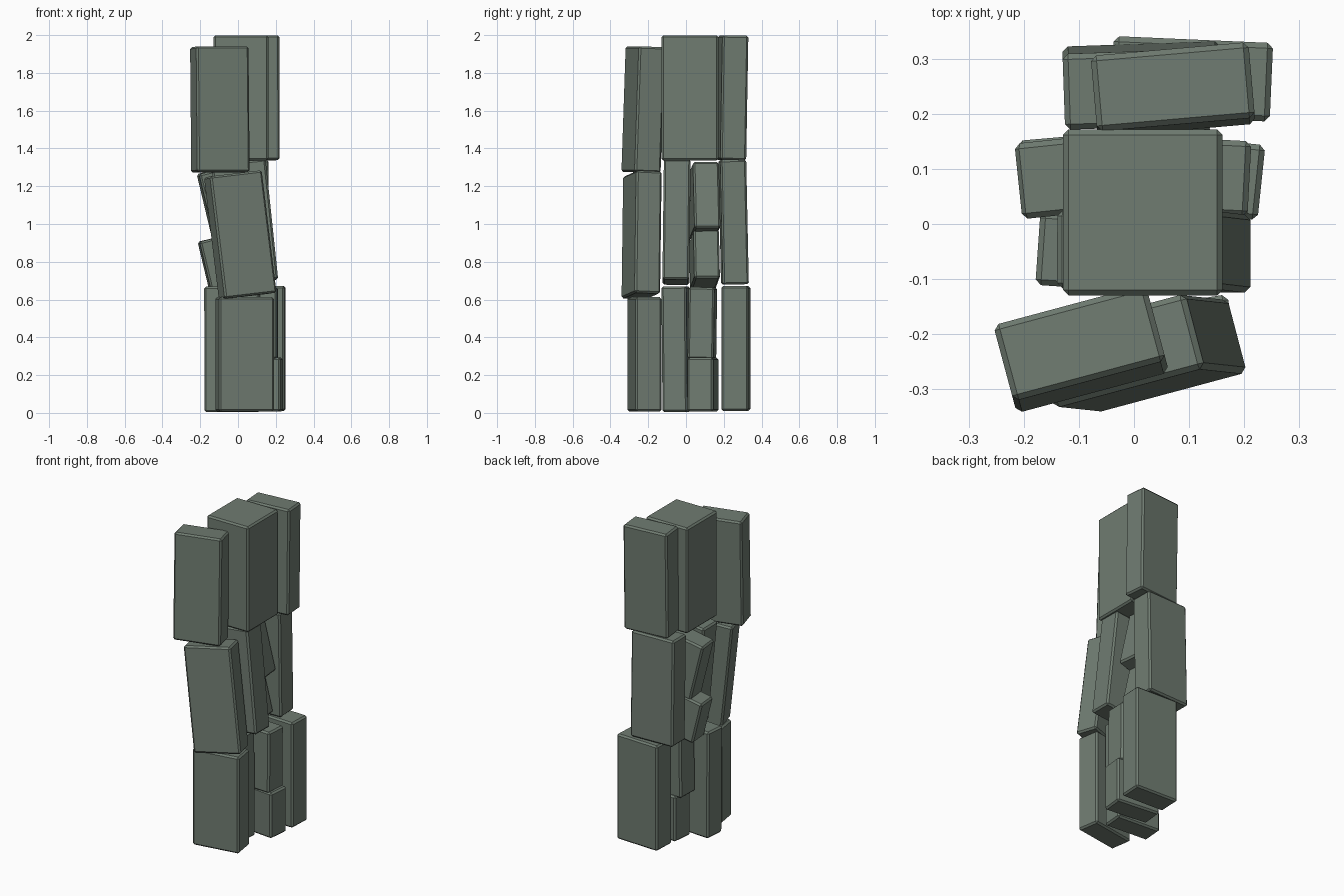
import bpy, bmesh
from math import radians
from mathutils import Euler, Matrix

if "Cube" in bpy.data.objects:
    bpy.data.objects.remove(bpy.data.objects["Cube"])

# grey-green stone
stone = bpy.data.materials.new("stone")
stone.diffuse_color = (0.16, 0.20, 0.165, 1.0)
stone.use_nodes = True
stone.node_tree.nodes["Principled BSDF"].inputs["Base Color"].default_value = stone.diffuse_color


def block(name, centre, size, tilt, bevel=0.01):
    """Chamfered stone block; tilt is degrees about x, y, z."""
    bm = bmesh.new()
    bmesh.ops.create_cube(bm, size=1.0, matrix=Matrix.Diagonal((*size, 1.0)))
    bmesh.ops.bevel(bm, geom=bm.edges[:], offset=bevel, segments=1,
                    affect='EDGES', profile=0.5)
    mesh = bpy.data.meshes.new(name)
    bm.to_mesh(mesh)
    bm.free()
    mesh.materials.append(stone)
    ob = bpy.data.objects.new(name, mesh)
    ob.location = centre
    ob.rotation_euler = Euler([radians(a) for a in tilt])
    bpy.context.collection.objects.link(ob)
    return ob


blocks = [
    # bottom course
    ("bottom_front_stone", (0.035, -0.22, 0.31), (0.295, 0.14, 0.605), (0, 0, 9)),
    ("bottom_inner_stone", (-0.03, -0.052, 0.337), (0.29, 0.132, 0.665), (0.5, 0, -4)),
    ("bottom_small_lower", (0.09, 0.09, 0.15), (0.285, 0.137, 0.285), (0, 0, -6)),
    ("bottom_small_upper", (0.065, 0.087, 0.475), (0.29, 0.137, 0.38), (-0.8, 0, -3)),
    ("bottom_back_stone", (0.105, 0.264, 0.341), (0.29, 0.143, 0.66), (0, 0, -2.5)),
    # middle course
    ("middle_front_stone", (0.012, -0.235, 0.942), (0.286, 0.14, 0.652), (-2.5, -6.5, 15)),
    ("middle_inner_stone", (0.036, -0.05, 1.01), (0.288, 0.142, 0.64), (-0.7, -6, 0)),
    ("middle_small_lower", (-0.04, 0.098, 0.81), (0.285, 0.136, 0.265), (0, -13.5, 5)),
    ("middle_small_upper", (-0.033, 0.096, 1.122), (0.285, 0.138, 0.36), (0, -13.5, 6)),
    ("middle_back_stone", (0.016, 0.252, 1.01), (0.288, 0.138, 0.66), (1.2, 0, 2)),
    # top course
    ("top_front_stone", (-0.096, -0.227, 1.606), (0.287, 0.143, 0.665), (-2.0, 0, 15)),
    ("top_inner_stone", (0.016, 0.021, 1.668), (0.29, 0.302, 0.662), (0, 0, 0)),
    ("top_back_stone", (0.071, 0.244, 1.668), (0.288, 0.138, 0.66), (-1, 0, 5)),
]

for spec in blocks:
    block(*spec)
